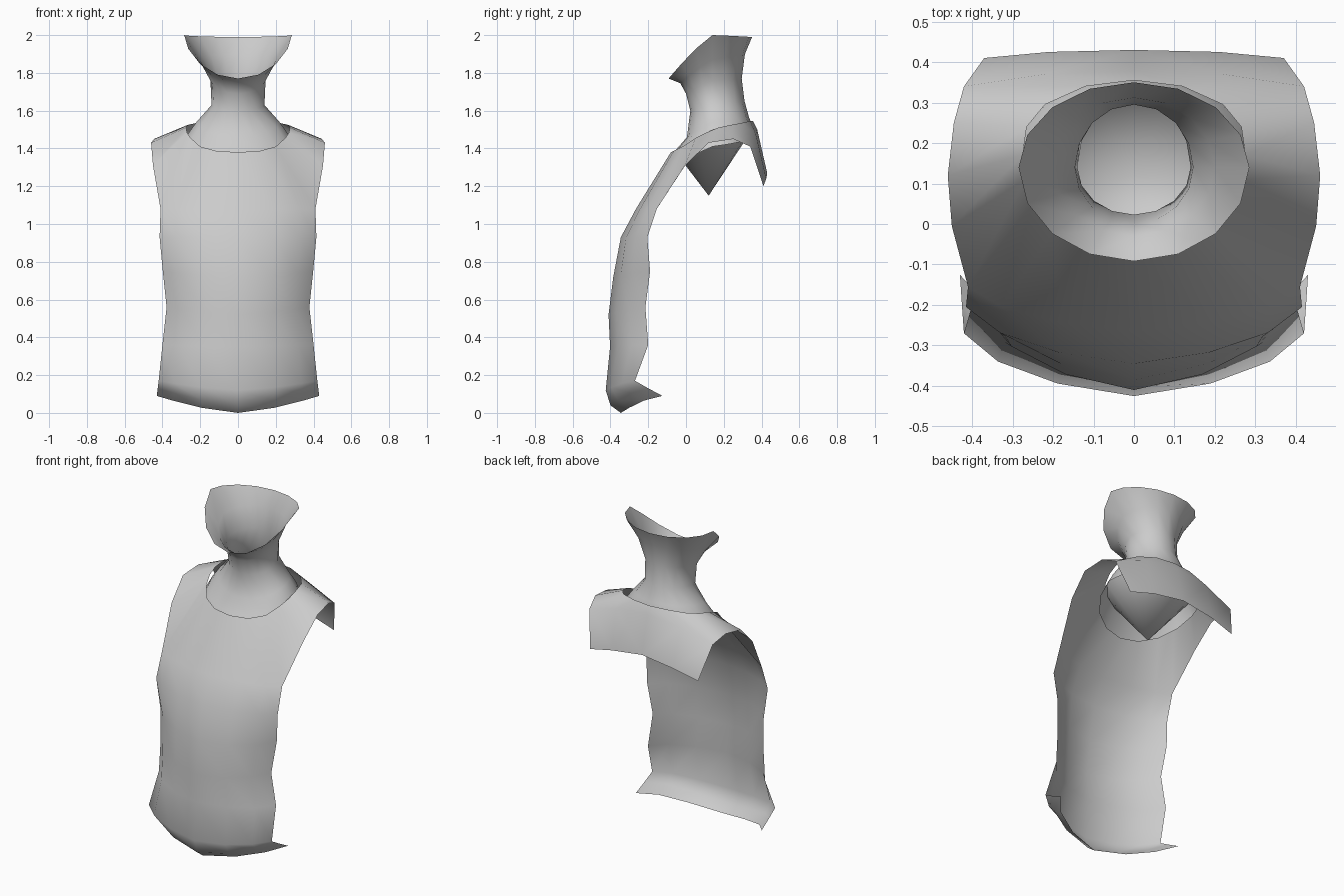
import bpy, bmesh, math

cube = bpy.data.objects.get("Cube")
if cube:
    bpy.data.objects.remove(cube, do_unlink=True)

grey = bpy.data.materials.new("light grey")
grey.use_nodes = True
grey.diffuse_color = (0.6, 0.6, 0.6, 1)
bsdf = next(n for n in grey.node_tree.nodes if n.type == 'BSDF_PRINCIPLED')
bsdf.inputs["Base Color"].default_value = (0.6, 0.6, 0.6, 1)
bsdf.inputs["Roughness"].default_value = 0.8


def finish(name, bm):
    """Weld, smooth and link a mesh part."""
    bmesh.ops.remove_doubles(bm, verts=bm.verts[:], dist=0.0005)
    bmesh.ops.recalc_face_normals(bm, faces=bm.faces[:])
    # the sheet is open, so turn it outwards by its frontmost face
    bm.faces.ensure_lookup_table()
    front = min(bm.faces, key=lambda f: f.calc_center_median().y)
    if front.normal.y > 0:
        bmesh.ops.reverse_faces(bm, faces=bm.faces[:])
    for f in bm.faces:
        f.smooth = True
    mesh = bpy.data.meshes.new(name)
    bm.to_mesh(mesh)
    bm.free()
    mesh.materials.append(grey)
    ob = bpy.data.objects.new(name, mesh)
    bpy.context.collection.objects.link(ob)
    return ob


def loft(bm, rows, closed=False):
    """Skin quads between successive rows of points."""
    vs = [[bm.verts.new(p) for p in row] for row in rows]
    n = len(rows[0])
    for a, b in zip(vs, vs[1:]):
        for i in range(n if closed else n - 1):
            j = (i + 1) % n
            bm.faces.new((a[i], a[j], b[j], b[i]))


def mirrored(half):
    """Extend a centre-to-left row of points over the whole width."""
    return [(-x, y, z) for x, y, z in reversed(half[1:])] + half


# Shirt front: each row is edge x, y, z, then centre y, z
ACROSS = [(0, 0, 0), (0.45, 0.2, 0.3), (0.8, 0.55, 0.72), (1, 1, 1)]
PANEL = [
    (0.410, -0.155, 1.08, -0.265, 1.08),
    (0.415, -0.205, 0.93, -0.345, 0.93),
    (0.398, -0.190, 0.75, -0.385, 0.72),
    (0.378, -0.215, 0.56, -0.410, 0.52),
    (0.400, -0.200, 0.36, -0.402, 0.35),
    (0.420, -0.270, 0.17, -0.425, 0.12),
    (0.425, -0.200, 0.13, -0.400, 0.04),
    (0.430, -0.125, 0.09, -0.345, 0.00),
]


def panel_half(xe, ye, ze, yc, zc):
    return [(xe * fx, yc + (ye - yc) * fy, zc + (ze - zc) * fz)
            for fx, fy, fz in ACROSS]


shirt = bmesh.new()
panel = [panel_half(*r) for r in PANEL]
loft(shirt, [mirrored(h) for h in panel])

# Shirt yoke: collar opening out to the armholes and the back fold
collar = [(0, -0.08, 1.38), (0.115, -0.065, 1.387), (0.20, -0.018, 1.41),
          (0.25, 0.05, 1.455), (0.27, 0.11, 1.485), (0.275, 0.17, 1.51),
          (0.265, 0.24, 1.525), (0.22, 0.295, 1.535), (0.12, 0.34, 1.545),
          (0, 0.355, 1.545)]
back_fold = [(0.42, 0.34, 1.41), (0.22, 0.37, 1.475), (0, 0.377, 1.50)]
outer = panel[0] + [(0.45, -0.005, 1.31), (0.46, 0.12, 1.43),
                    (0.445, 0.25, 1.45)] + back_fold
loft(shirt, [mirrored(collar), mirrored(outer)])

# Shirt back flap hanging behind the shoulders
flap = [(0.37, 0.41, 1.20), (0.21, 0.425, 1.24), (0, 0.43, 1.27)]
for s in (1, -1):
    loft(shirt, [[(s * x, y, z) for x, y, z in row] for row in (back_fold, flap)])
finish("shirt", shirt)

# Neck: rings of half width, front y, back y, front z, side z, back z
SIDES = 16
NECK = [
    (0.285, -0.092, 0.350, 1.770, 2.00, 1.99),
    (0.200, -0.030, 0.312, 1.745, 1.87, 1.90),
    (0.146, 0.000, 0.295, 1.690, 1.76, 1.77),
    (0.140, 0.023, 0.310, 1.600, 1.63, 1.65),
    (0.220, 0.005, 0.335, 1.460, 1.54, 1.56),
    (0.270, -0.060, 0.358, 1.385, 1.47, 1.51),
    (0.305, -0.120, 0.365, 1.270, 1.41, 1.45),
]


def neck_ring(rx, yf, yb, zf, zs, zb):
    ring = []
    for i in range(SIDES):
        a = 2 * math.pi * i / SIDES
        c = math.cos(a)
        ys = 0.14
        y = ys + ((yf - ys) * c if c > 0 else (yb - ys) * -c)
        z = zs + ((zf - zs) if c > 0 else (zb - zs)) * abs(c) ** 1.2
        ring.append((rx * math.sin(a), y, z))
    return ring


neck = bmesh.new()
loft(neck, [neck_ring(*r) for r in NECK], closed=True)
finish("neck", neck)

# Pointed plug closing the neck below the collar
plug = bmesh.new()
rim = [plug.verts.new(p) for p in neck_ring(*NECK[5])]
tip = plug.verts.new((0, 0.12, 1.15))
for i in range(SIDES):
    plug.faces.new((rim[i], rim[(i + 1) % SIDES], tip))
finish("neck_plug", plug)
